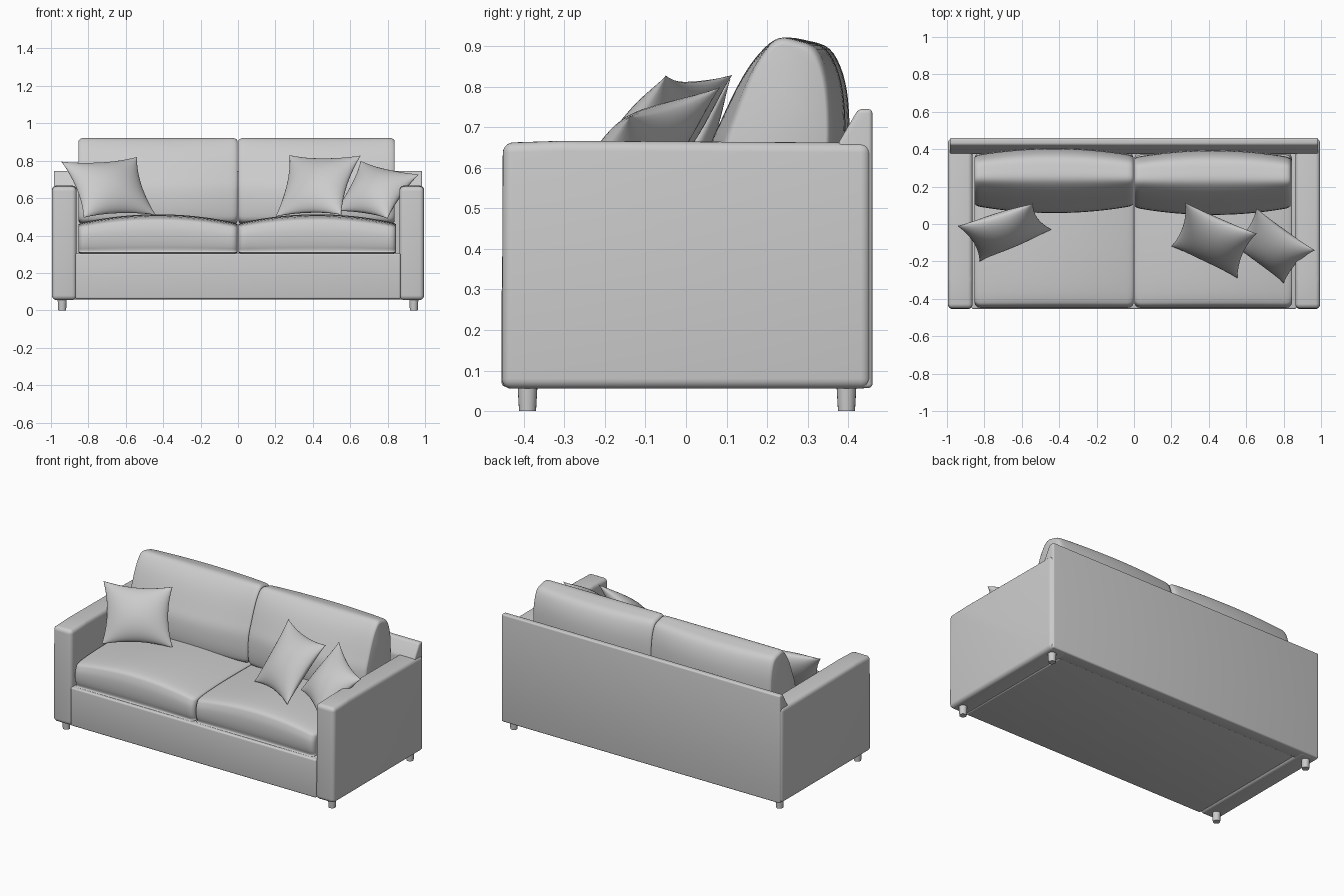
import bpy, bmesh, math
from mathutils import Vector

if "Cube" in bpy.data.objects:
    bpy.data.objects.remove(bpy.data.objects["Cube"])


def finish(name, bm, angle=40):
    bmesh.ops.recalc_face_normals(bm, faces=bm.faces)
    me = bpy.data.meshes.new(name)
    bm.to_mesh(me)
    bm.free()
    ob = bpy.data.objects.new(name, me)
    bpy.context.collection.objects.link(ob)
    bpy.ops.object.select_all(action='DESELECT')
    ob.select_set(True)
    bpy.context.view_layer.objects.active = ob
    bpy.ops.object.shade_smooth_by_angle(angle=math.radians(angle))
    return ob


def extrude_x(name, profile, x0, x1, bevel, seg=4):
    """Prism of a (y, z) profile along x with rounded edges."""
    bm = bmesh.new()
    f = bm.faces.new([bm.verts.new((x0, y, z)) for y, z in profile])
    ext = bmesh.ops.extrude_face_region(bm, geom=[f])['geom']
    moved = [v for v in ext if isinstance(v, bmesh.types.BMVert)]
    bmesh.ops.translate(bm, verts=moved, vec=(x1 - x0, 0, 0))
    bmesh.ops.bevel(bm, geom=bm.edges[:], offset=bevel, segments=seg,
                    profile=0.5, affect='EDGES')
    return finish(name, bm)


def smooth_loop(pts, n=4):
    """Closed Catmull-Rom curve through a few points."""
    out, m = [], len(pts)
    for i in range(m):
        a, b, c, d = (Vector(pts[(i + k) % m]) for k in (-1, 0, 1, 2))
        for j in range(n):
            t = j / n
            out.append(0.5 * (2 * b + (c - a) * t + (2 * a - 5 * b + 4 * c - d) * t * t
                              + (3 * b - a - 3 * c + d) * t ** 3))
    return out


def cushion(name, x0, x1, profile, shape, r=0.03, steps=32):
    """Loft a (y, z) profile along x; shape() swells it, ends are rounded."""
    loop = smooth_loop(profile)
    mid = sum(loop, Vector((0, 0))) / len(loop)
    bm = bmesh.new()
    rings = []
    for i in range(steps + 1):
        u = math.sin(math.pi * (i / steps - 0.5))
        x = (x0 + x1) / 2 + (x1 - x0) / 2 * u
        q = max(0, 1 - min(x - x0, x1 - x) / r)
        s = 1 - 0.09 * (1 - math.sqrt(max(0, 1 - q * q)))
        ring = []
        for p in loop:
            y, z = shape(*(mid + (p - mid) * s), u)
            ring.append(bm.verts.new((x, y, z)))
        rings.append(ring)
    n = len(loop)
    for a, b in zip(rings, rings[1:]):
        for k in range(n):
            bm.faces.new((a[k], a[(k + 1) % n], b[(k + 1) % n], b[k]))
    bm.faces.new(rings[0])
    bm.faces.new(rings[-1])
    return finish(name, bm, 60)


def pillow(name, tl, tr, br, bl, h=0.075, pinch=0.13, n=20):
    """Stuffed square pillow spanned between four corner points."""
    tl, tr, br, bl = map(Vector, (tl, tr, br, bl))
    normal = (tr - bl).cross(tl - br).normalized()
    bm = bmesh.new()
    for side in (1, -1):
        grid = []
        for i in range(n + 1):
            row = []
            for j in range(n + 1):
                u = math.sin(math.pi * (i / n - 0.5))
                v = math.sin(math.pi * (j / n - 0.5))
                pu = 0.5 + 0.5 * u * (1 - pinch * (1 - v * v))
                pv = 0.5 + 0.5 * v * (1 - pinch * (1 - u * u))
                p = bl.lerp(br, pu).lerp(tl.lerp(tr, pu), pv)
                bulge = max(0, (1 - u * u) * (1 - v * v)) ** 0.6
                row.append(bm.verts.new(p + normal * side * h * bulge))
            grid.append(row)
        for i in range(n):
            for j in range(n):
                bm.faces.new((grid[i][j], grid[i + 1][j], grid[i + 1][j + 1], grid[i][j + 1]))
    bmesh.ops.remove_doubles(bm, verts=bm.verts, dist=1e-5)
    return finish(name, bm, 100)


# Frame: base, back panel and arms
extrude_x("base", [(-0.455, 0.06), (-0.455, 0.305), (0.42, 0.305), (0.42, 0.06)],
          -0.869, 0.869, 0.01)
extrude_x("back_panel", [(0.46, 0.057), (0.46, 0.745), (0.425, 0.745),
                         (0.375, 0.66), (0.375, 0.057)], -0.985, 0.985, 0.01)
arm = [(-0.455, 0.055), (-0.452, 0.662), (-0.3, 0.667), (0.456, 0.662), (0.456, 0.055)]
for side, x0, x1 in (("left", -0.995, -0.863), ("right", 0.863, 0.995)):
    extrude_x(side + "_arm", arm, x0, x1, 0.025, 5)

# Seat and back cushions
seat = [(-0.435, 0.318), (-0.448, 0.37), (-0.44, 0.425), (-0.40, 0.452), (-0.2, 0.464),
        (0.1, 0.464), (0.34, 0.455), (0.37, 0.40), (0.355, 0.32), (0.0, 0.305), (-0.40, 0.305)]
back = [(0.06, 0.52), (0.066, 0.64), (0.10, 0.725), (0.15, 0.825), (0.195, 0.887),
        (0.24, 0.92), (0.30, 0.914), (0.355, 0.893), (0.388, 0.83), (0.402, 0.74),
        (0.40, 0.62), (0.37, 0.48), (0.22, 0.46), (0.09, 0.47)]


def crown(y, z, u):
    return y, 0.305 + (z - 0.305) * (1 + 0.3 * (1 - u * u))


for side, x0, x1, dy in (("left", -0.853, -0.002, 0.0), ("right", 0.002, 0.845, -0.01)):
    cushion(side + "_seat_cushion", x0, x1, seat, crown)
    cushion(side + "_back_cushion", x0, min(x1, 0.838), back,
            lambda y, z, u: (0.235 + dy + (y - 0.235) * (1 - 0.22 * u * u), z))

# Throw pillows
pillow("left_pillow", (-0.945, -0.01, 0.795), (-0.54, 0.11, 0.82),
       (-0.44, -0.03, 0.51), (-0.825, -0.2, 0.495))
pillow("inner_right_pillow", (0.275, 0.115, 0.83), (0.657, -0.05, 0.828),
       (0.552, -0.29, 0.51), (0.2, -0.12, 0.5))
pillow("outer_right_pillow", (0.655, 0.085, 0.8), (0.968, -0.14, 0.727),
       (0.8, -0.317, 0.49), (0.52, -0.11, 0.53))

# Tapered feet
for x in (-0.94, 0.94):
    for y in (-0.391, 0.396):
        bm = bmesh.new()
        bmesh.ops.create_cone(bm, cap_ends=True, segments=20, radius1=0.021,
                              radius2=0.025, depth=0.07)
        bmesh.ops.translate(bm, verts=bm.verts, vec=(x, y, 0.035))
        finish(("front" if y < 0 else "back") + ("_left" if x < 0 else "_right") + "_foot", bm)
